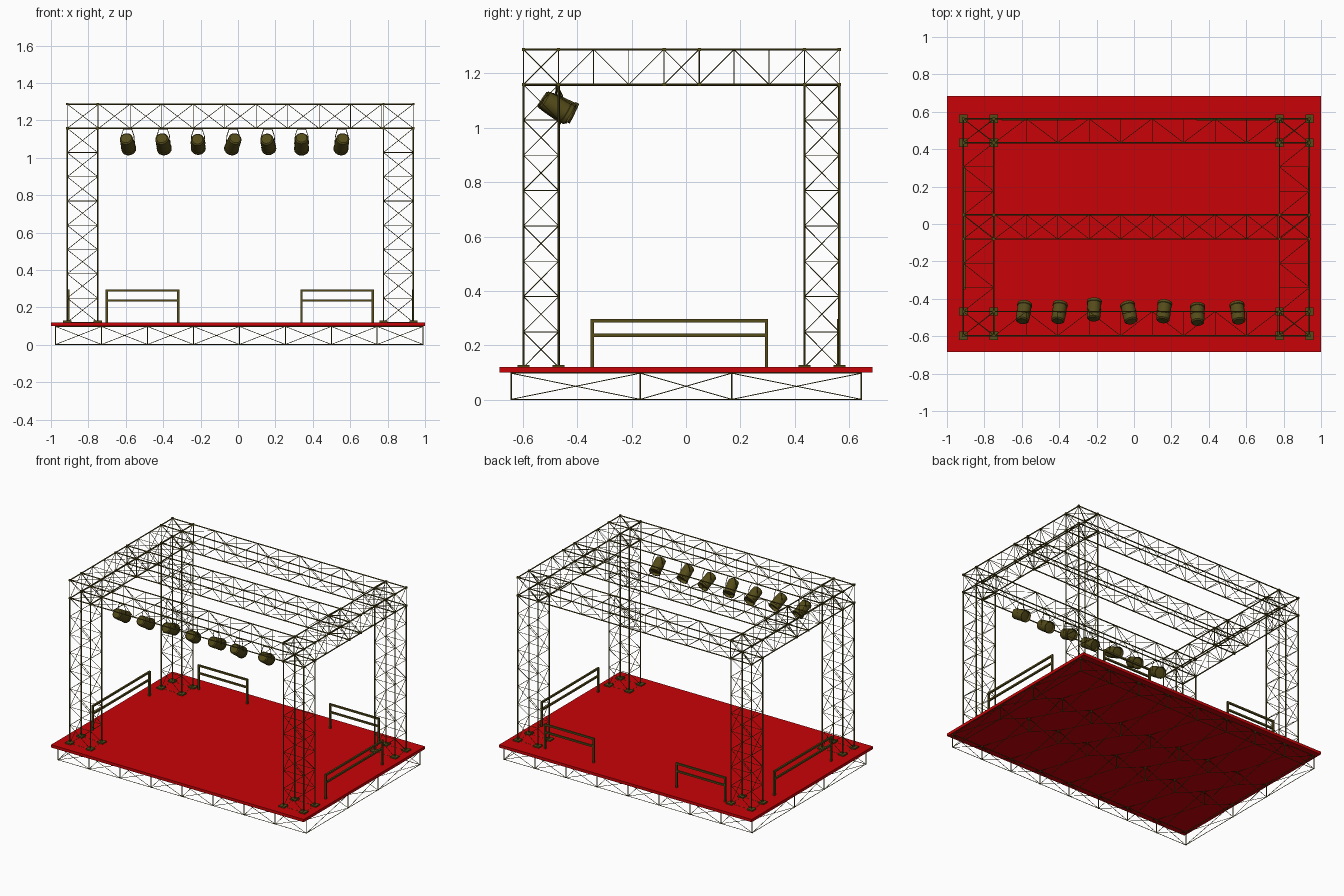
import bpy, bmesh, math
from mathutils import Vector, Matrix

if "Cube" in bpy.data.objects:
    bpy.data.objects.remove(bpy.data.objects["Cube"])


def material(name, rgb):
    m = bpy.data.materials.new(name)
    m.diffuse_color = (*rgb, 1)
    m.use_nodes = True
    m.node_tree.nodes["Principled BSDF"].inputs["Base Color"].default_value = m.diffuse_color
    return m


RED = material("red_deck", (0.58, 0.001, 0.002))
METAL = material("dark_olive_metal", (0.09, 0.072, 0.01))


def finish(name, bm, mat, smooth=False):
    me = bpy.data.meshes.new(name)
    bm.to_mesh(me)
    bm.free()
    me.materials.append(mat)
    ob = bpy.data.objects.new(name, me)
    bpy.context.collection.objects.link(ob)
    if smooth:
        bpy.ops.object.select_all(action='DESELECT')
        ob.select_set(True)
        bpy.context.view_layer.objects.active = ob
        bpy.ops.object.shade_smooth_by_angle(angle=math.radians(35))
    return ob


def tube(bm, a, b, r, sides=6):
    a, b = Vector(a), Vector(b)
    d = b - a
    rot = d.to_track_quat('Z', 'Y').to_matrix().to_4x4()
    bmesh.ops.create_cone(bm, cap_ends=True, segments=sides, radius1=r, radius2=r,
                          depth=d.length, matrix=Matrix.Translation((a + b) / 2) @ rot)


def box(bm, lo, hi):
    lo, hi = Vector(lo), Vector(hi)
    bmesh.ops.create_cube(bm, size=1, matrix=Matrix.Translation((lo + hi) / 2)
                          @ Matrix.Diagonal((*(hi - lo), 1)))


CHORD, WEB = 0.0043, 0.0016


# Box truss: four chords, rings and diagonal webs along one axis
def truss(name, lo, hi, axis, n, crossed, flips=()):
    bm = bmesh.new()
    u, v = [k for k in range(3) if k != axis]

    def pt(i, k):
        p = [0, 0, 0]
        p[axis] = lo[axis] + (hi[axis] - lo[axis]) * i / n
        p[u] = (lo, hi)[k % 4 in (1, 2)][u]
        p[v] = (lo, hi)[k % 4 in (2, 3)][v]
        return p

    for k in range(4):
        tube(bm, pt(0, k), pt(n, k), CHORD)
        for i in range(n + 1):
            tube(bm, pt(i, k), pt(i, k + 1), WEB)
        for i in range(n):
            up = (i + (k in flips)) % 2
            if up or i in crossed:
                tube(bm, pt(i, k), pt(i + 1, k + 1), WEB)
            if not up or i in crossed:
                tube(bm, pt(i, k + 1), pt(i + 1, k), WEB)
    return finish(name, bm, METAL)


XS = {"left": (-0.913, -0.75), "right": (0.778, 0.938)}
YS = {"front": (-0.597, -0.468), "middle": (-0.08, 0.05), "back": (0.435, 0.563)}
Z0, Z1, Z2 = 0.12, 1.158, 1.287

# Deck
bm = bmesh.new()
box(bm, (-1, -0.685, 0.1), (1, 0.685, Z0))
finish("stage_deck", bm, RED)

# Understage frame: posts, perimeter rails and cross braces on a grid
bm = bmesh.new()
gx = [-0.975 + 1.965 * i / 8 for i in range(9)]
gy = [-0.642, -0.168, 0.168, 0.644]
lo, hi = 0.002, 0.098


def panel(a, b, edge):
    if edge:
        tube(bm, (*a, lo), (*b, lo), 0.002)
        tube(bm, (*a, hi), (*b, hi), 0.002)
    tube(bm, (*a, lo), (*b, hi), WEB)
    tube(bm, (*a, hi), (*b, lo), WEB)


for i, x in enumerate(gx):
    for j, y in enumerate(gy):
        tube(bm, (x, y, 0), (x, y, 0.1), 0.0032)
        if i < 8:
            panel((x, y), (gx[i + 1], y), j in (0, 3))
        if j < 3:
            panel((x, y), (x, gy[j + 1]), i in (0, 8))
finish("understage_frame", bm, METAL)

# Tower trusses and their foot plates
plates, nodes = bmesh.new(), bmesh.new()
for xn, (xa, xb) in XS.items():
    for yn, (ya, yb) in YS.items():
        if yn != "middle":
            truss(f"{yn}_{xn}_tower", (xa, ya, Z0), (xb, yb, Z1), 2, 8, ())
        for x in (xa, xb):
            for y in (ya, yb):
                if yn != "middle":
                    box(plates, (x - .022, y - .022, Z0), (x + .022, y + .022, Z0 + .009))
                for z in (Z1, Z2):
                    box(nodes, (x - .006, y - .006, z - .006), (x + .006, y + .006, z + .006))
finish("tower_foot_plates", plates, METAL)
finish("truss_corner_joints", nodes, METAL)

# Roof trusses
for yn, (ya, yb) in YS.items():
    truss(f"{yn}_roof_truss", (-0.913, ya, Z1), (0.938, yb, Z2), 0, 11, (0, 10),
          () if yn == "middle" else (2,))
for xn, (xa, xb) in XS.items():
    truss(f"{xn}_roof_truss", (xa, -0.597, Z1), (xb, 0.563, Z2), 1, 9, (0, 4, 8), (2, 3))


# Guard rails: two posts, top rail and middle rail
def guard_rail(name, a, b):
    bm = bmesh.new()
    a, b = Vector((*a, 0)), Vector((*b, 0))
    r = 0.006
    along = (b - a).normalized() * r
    side = Vector((r, r, 0))
    for p in (a + along, b - along):
        box(bm, p - side + Vector((0, 0, Z0)), p + side + Vector((0, 0, 0.297)))
    for z in (0.237, 0.291):
        box(bm, a + along - side + Vector((0, 0, z - r)), b - along + side + Vector((0, 0, z + r)))
    finish(name, bm, METAL)


guard_rail("left_guard_rail", (-0.908, -0.35), (-0.908, 0.302))
guard_rail("right_guard_rail", (0.936, -0.35), (0.936, 0.302))
guard_rail("back_left_guard_rail", (-0.708, 0.56), (-0.313, 0.56))
guard_rail("back_right_guard_rail", (0.333, 0.56), (0.727, 0.56))

# Spotlights: lathed can with recessed lens, hung from a thin yoke
PROFILE = [(0, -.06), (.028, -.06), (.035, -.054), (.037, -.02), (.037, .034),
           (.04, .036), (.04, .05), (.036, .05), (.034, .032), (0, .036)]


def spotlight(n, x, y, yaw, tilt):
    c = Vector((x, y, 1.073))
    axis = Vector((math.sin(yaw) * math.cos(tilt), math.cos(yaw) * math.cos(tilt), -math.sin(tilt)))
    bm = bmesh.new()
    vs = [bm.verts.new((r, 0, z)) for r, z in PROFILE]
    es = [bm.edges.new(p) for p in zip(vs, vs[1:])]
    bmesh.ops.spin(bm, geom=vs + es, cent=(0, 0, 0), axis=(0, 0, 1), angle=math.tau, steps=20)
    bmesh.ops.remove_doubles(bm, verts=bm.verts, dist=1e-5)
    bmesh.ops.recalc_face_normals(bm, faces=bm.faces)
    bm.transform(Matrix.Translation(c) @ axis.to_track_quat('Z', 'Y').to_matrix().to_4x4())
    finish(f"spotlight_can_{n}", bm, METAL, True)

    bm = bmesh.new()
    side = Vector((math.cos(yaw), -math.sin(yaw), 0))
    top = Vector((x, -0.472, Z1 - .004))
    pts = [c - side * .038, c - side * .034 + Vector((0, 0, .045)), top - side * .022,
           top + side * .022, c + side * .034 + Vector((0, 0, .045)), c + side * .038]
    for a, b in zip(pts, pts[1:]):
        tube(bm, a, b, 0.002)
    finish(f"spotlight_yoke_{n}", bm, METAL)


LIGHTS = [(-.59, -.47, .15, .55), (-.4, -.47, .15, .55), (-.214, -.455, .04, .45), (-.026, -.472, -.22, .55),
          (.16, -.465, .12, .5), (.34, -.48, 0, .6), (.555, -.472, -.12, .55)]
for n, spec in enumerate(LIGHTS, 1):
    spotlight(n, *spec)
